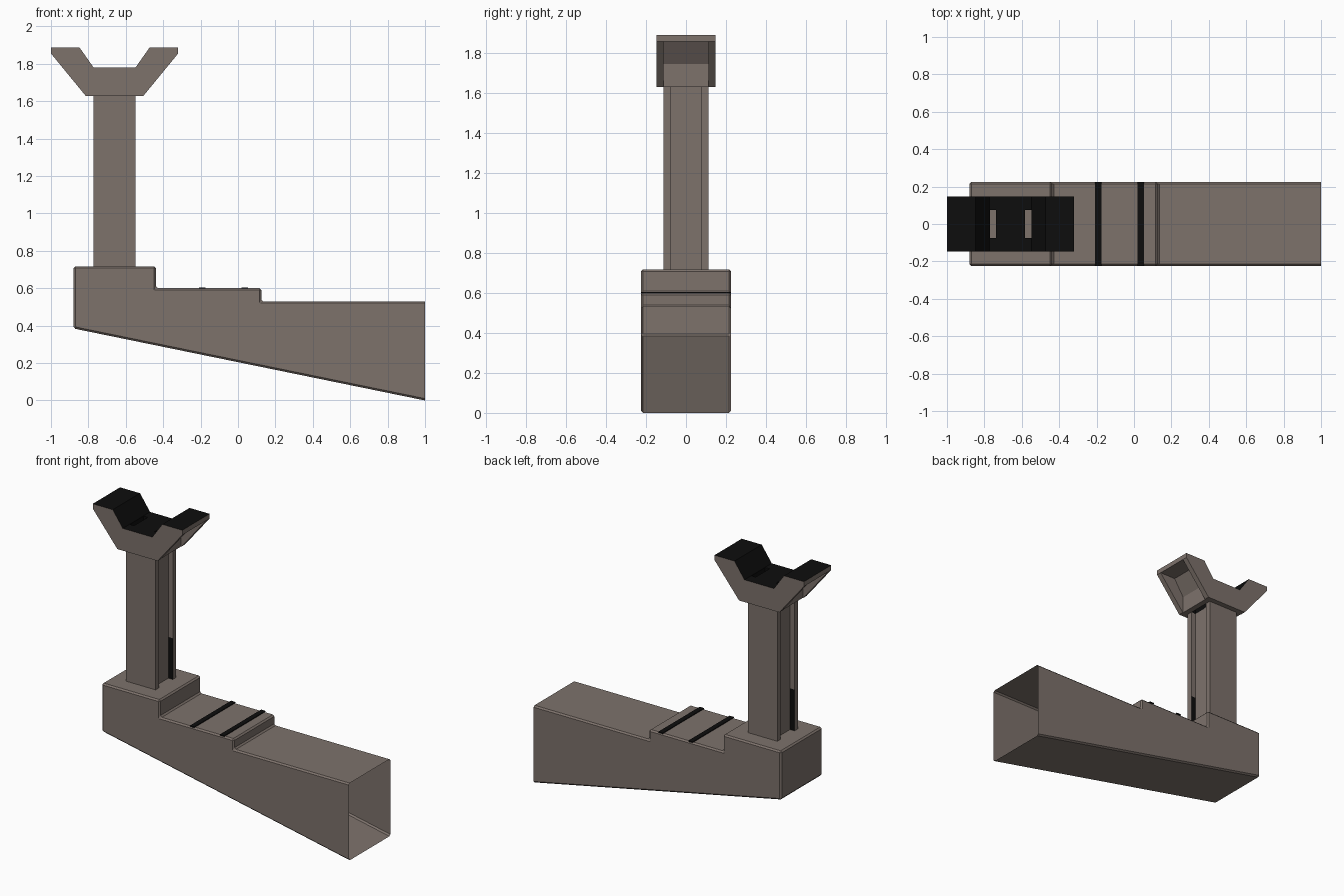
import bpy, bmesh
from mathutils import Vector

if "Cube" in bpy.data.objects:
    bpy.data.objects.remove(bpy.data.objects["Cube"])

def material(name, rgb):
    m = bpy.data.materials.new(name)
    m.diffuse_color = (*rgb, 1)
    m.use_nodes = True
    m.node_tree.nodes["Principled BSDF"].inputs["Base Color"].default_value = m.diffuse_color
    return m

BROWN = material("taupe_brown", (0.205, 0.168, 0.148))
BLACK = material("rubber_black", (0.004, 0.004, 0.004))
CX = -0.66  # centre of post and cradle

def finish(bm, name, *mats):
    bmesh.ops.recalc_face_normals(bm, faces=bm.faces)
    me = bpy.data.meshes.new(name)
    bm.to_mesh(me)
    bm.free()
    ob = bpy.data.objects.new(name, me)
    bpy.context.collection.objects.link(ob)
    for m in mats:
        me.materials.append(m)
    return ob

def prism(profile, half):
    """Extrude an xz profile from y=-half to y=+half."""
    bm = bmesh.new()
    f = bm.faces.new([bm.verts.new((x, -half, z)) for x, z in profile])
    r = bmesh.ops.extrude_face_region(bm, geom=[f])
    vs = [v for v in r["geom"] if isinstance(v, bmesh.types.BMVert)]
    bmesh.ops.translate(bm, verts=vs, vec=(0, 2 * half, 0))
    bmesh.ops.recalc_face_normals(bm, faces=bm.faces)
    return bm

def rect(x0, x1, z0, z1):
    return [(x0, z0), (x1, z0), (x1, z1), (x0, z1)]

def cut(ob, cutter):
    mod = ob.modifiers.new("cut", "BOOLEAN")
    mod.operation = "DIFFERENCE"
    mod.solver = "EXACT"
    mod.object = cutter
    bpy.context.view_layer.objects.active = ob
    bpy.ops.object.modifier_apply(modifier=mod.name)
    bpy.data.objects.remove(cutter)

# Stepped, tapering base: thin shell open at the +x end
bm = prism([(-0.88, 0.385), (1, 0), (1, 0.53), (0.125, 0.53), (0.125, 0.6),
            (-0.438, 0.6), (-0.438, 0.717), (-0.88, 0.717)], 0.225)
end = [f for f in bm.faces if all(v.co.x > 0.99 for v in f.verts)]
bmesh.ops.delete(bm, geom=end, context="FACES_ONLY")
sharp = [e for e in bm.edges if len(e.link_faces) == 2]
bmesh.ops.bevel(bm, geom=sharp, offset=0.01, segments=1, profile=0.5,
                affect="EDGES")
finish(bm, "stepped_base", BROWN)

# Two black strips across the middle step
for i, x in enumerate((-0.192, 0.036)):
    finish(prism(rect(x - 0.017, x + 0.017, 0.598, 0.605), 0.224),
           f"step_strip_{i + 1}", BLACK)

# Upright post: H section with a groove on each x side
W, F, G = 0.112, 0.078, 0.075  # half width, web half thickness, groove half width
section = []
for sx, sy in ((1, 1), (-1, 1), (-1, -1), (1, -1)):
    corner = [(sx * F, sy * G), (sx * W, sy * G), (sx * W, sy * W)]
    section += corner if sx * sy > 0 else corner[::-1]
bm = bmesh.new()
rings = [[bm.verts.new((CX + x, y, z)) for x, y in section]
         for z in (0.71, 1.0, 1.63)]
for a, b in zip(rings, rings[1:]):
    for i in range(len(section)):
        j = (i + 1) % len(section)
        bm.faces.new((a[i], a[j], b[j], b[i]))
bm.normal_update()
# lower part of the groove side walls is black
for f in bm.faces:
    c = f.calc_center_median()
    if abs(f.normal.y) > 0.9 and abs(c.y) < 0.09 and c.z < 1:
        f.material_index = 1
finish(bm, "upright_post", BROWN, BLACK)

# Cradle: solid profile, pockets under both arms, slots down through the seat
half = [(0.153, 1.627), (0.34, 1.855), (0.34, 1.888), (0.188, 1.888), (0.112, 1.78)]
cradle = finish(prism([(CX + x, z) for x, z in half]
                      + [(CX - x, z) for x, z in half[::-1]], 0.148),
                "cradle", BROWN, BLACK)
pocket = [(0.15, 1.5), (0.5, 1.5), (0.5, 1.855), (0.222, 1.855), (0.15, 1.742)]
for s in (1, -1):
    cut(cradle, finish(prism([(CX + s * x, z) for x, z in pocket], 0.112), "pocket"))
    cut(cradle, finish(prism([(CX + s * x, z) for x, z in rect(F, 0.111, 1.5, 1.86)], G),
                       "slot"))
# black on upward faces and on slot walls
for p in cradle.data.polygons:
    c = p.center
    slot = abs(c.y) < 0.08 and abs(c.x - CX) < 0.115 and abs(p.normal.z) < 0.1
    p.material_index = 1 if p.normal.z > 0.3 or slot else 0
